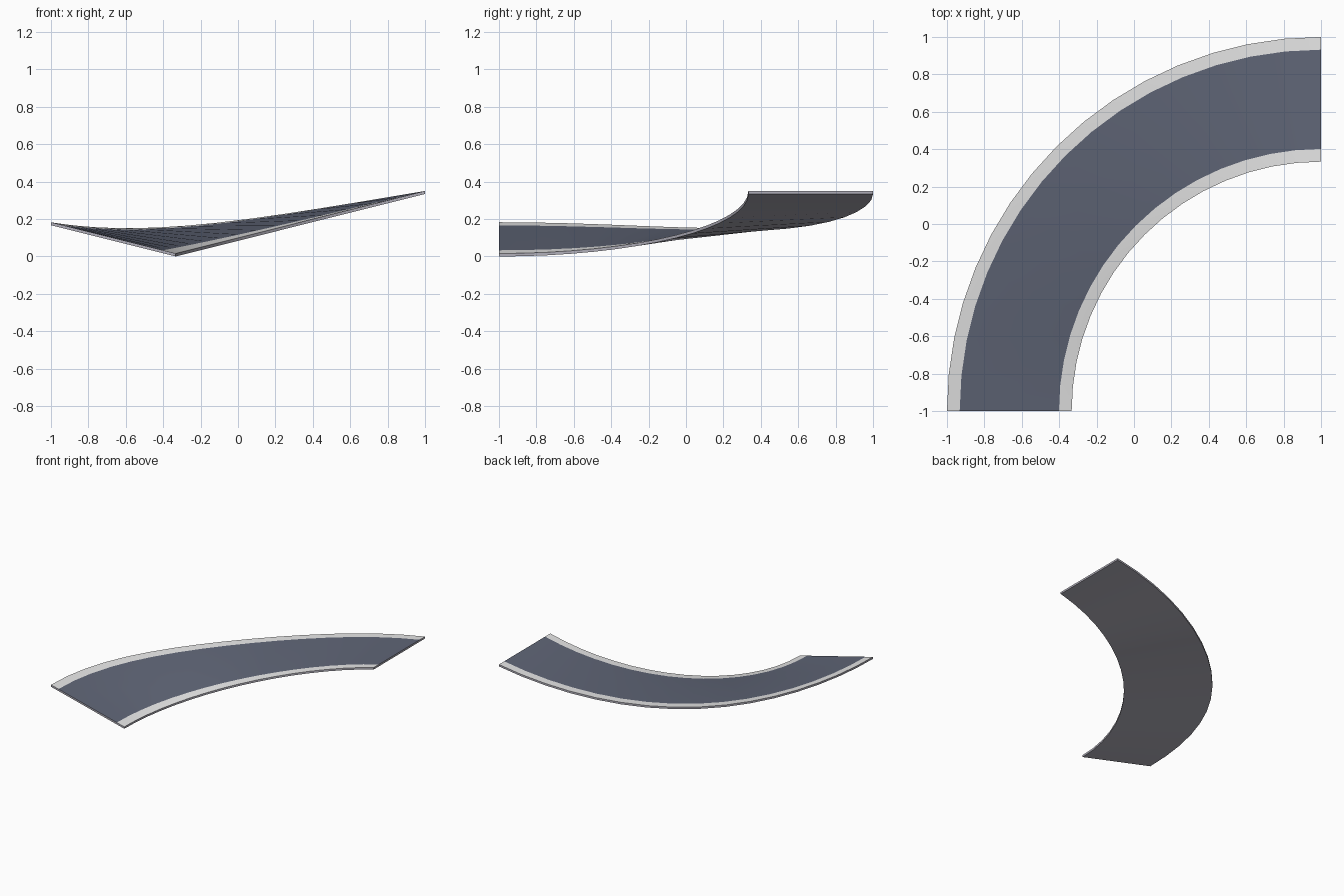
import bpy, bmesh, math

if "Cube" in bpy.data.objects:
    bpy.data.objects.remove(bpy.data.objects["Cube"])

SEGMENTS = 16
R_IN, R_OUT = 4 / 3, 2.0      # the bend turns about (1, -1)
CURB = 0.068
RISE, BANK, THICK = 0.334, 0.167, 0.016


def material(name, rgb):
    m = bpy.data.materials.new(name)
    m.diffuse_color = (*rgb, 1)
    m.use_nodes = True
    m.node_tree.nodes["Principled BSDF"].inputs["Base Color"].default_value = m.diffuse_color
    return m


asphalt = material("blue grey asphalt", (0.117, 0.133, 0.185))
paint = material("pale grey edging", (0.83, 0.83, 0.83))
concrete = material("lilac grey concrete", (0.43, 0.42, 0.48))


def base_height(t, r):
    # climb along the bend, with banking that fades out towards the end
    across = (r - R_IN) / (R_OUT - R_IN)
    return RISE * (1 - math.cos(t)) + BANK * across * math.cos(t) ** 4


# cross-section (radius, height) and the material of the face after each point
SECTION = [(R_IN, 0, 2), (R_OUT, 0, 2),
           (R_OUT, THICK, 1), (R_OUT - CURB, THICK, 0),
           (R_IN + CURB, THICK, 1), (R_IN, THICK, 2)]

# banked road: section swept along the quarter bend
bm = bmesh.new()
rings = []
for i in range(SEGMENTS + 1):
    t = math.pi / 2 * i / SEGMENTS
    rings.append([bm.verts.new((1 - r * math.cos(t), -1 + r * math.sin(t),
                                base_height(t, r) + h)) for r, h, _ in SECTION])
for a, b in zip(rings, rings[1:]):
    for k, (_, _, mat) in enumerate(SECTION):
        n = (k + 1) % len(SECTION)
        bm.faces.new((a[k], a[n], b[n], b[k])).material_index = mat
# end caps
for cap in (rings[0], rings[-1][::-1]):
    bm.faces.new(cap).material_index = 2
bmesh.ops.recalc_face_normals(bm, faces=bm.faces)

mesh = bpy.data.meshes.new("banked_road")
bm.to_mesh(mesh)
bm.free()
for m in (asphalt, paint, concrete):
    mesh.materials.append(m)
road = bpy.data.objects.new("banked_road", mesh)
bpy.context.collection.objects.link(road)

bpy.context.view_layer.objects.active = road
road.select_set(True)
bpy.ops.object.shade_smooth_by_angle(angle=math.radians(30))
